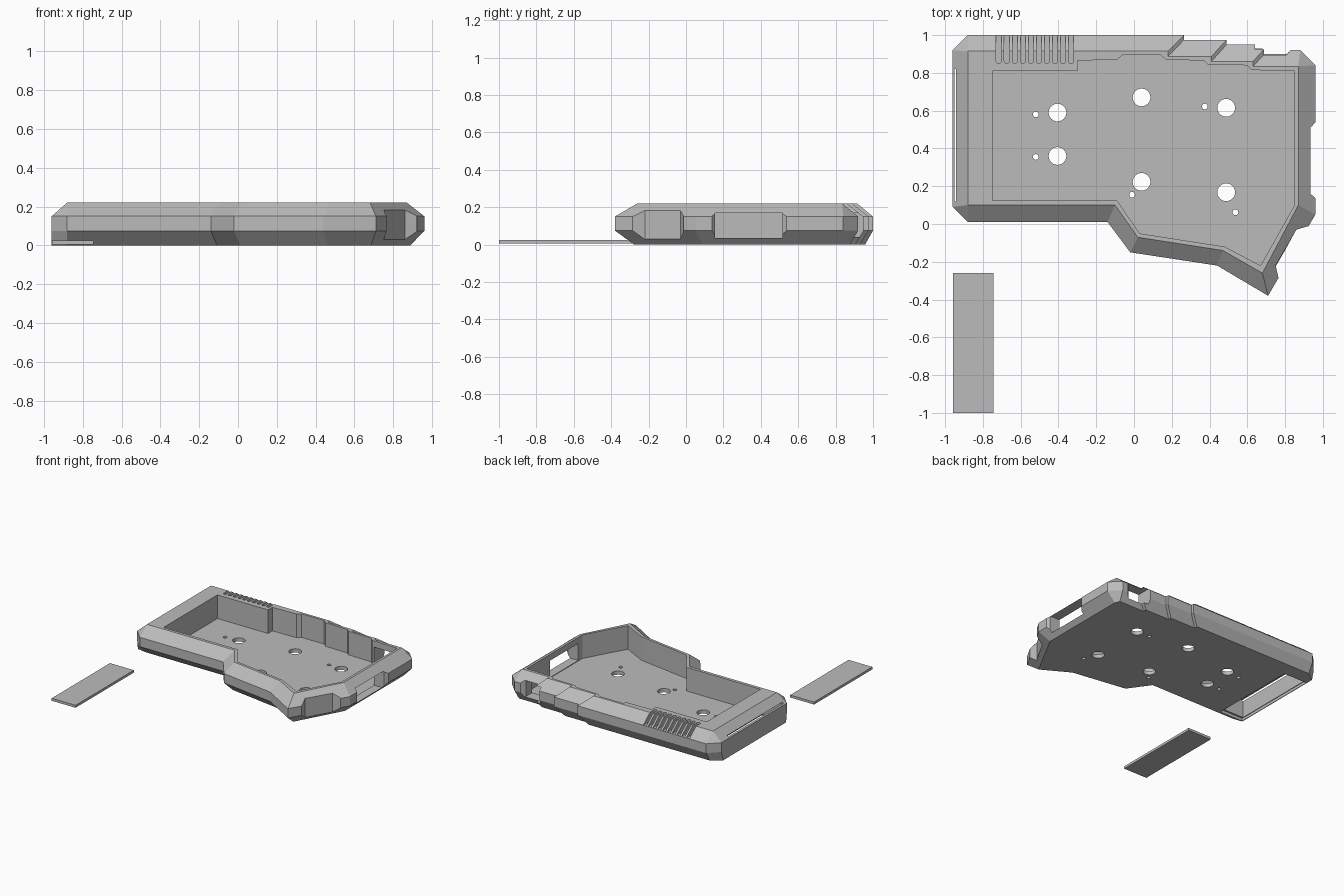
import bpy, bmesh, math

cube = bpy.data.objects.get("Cube")
if cube:
    bpy.data.objects.remove(cube)

grey = bpy.data.materials.new("plain_grey")
grey.use_nodes = True
COLOUR = (0.5, 0.5, 0.5, 1)
grey.diffuse_color = COLOUR
grey.node_tree.nodes["Principled BSDF"].inputs["Base Color"].default_value = COLOUR


def loft(name, rings):
    """Closed solid through rings of (x, y, z) points."""
    bm = bmesh.new()
    loops = [[bm.verts.new(p) for p in ring] for ring in rings]
    n = len(loops[0])
    for low, high in zip(loops, loops[1:]):
        for i in range(n):
            j = (i + 1) % n
            bm.faces.new((low[i], low[j], high[j], high[i]))
    bm.faces.new(loops[0][::-1])
    bm.faces.new(loops[-1])
    bmesh.ops.remove_doubles(bm, verts=bm.verts, dist=0.0005)
    bmesh.ops.recalc_face_normals(bm, faces=bm.faces)
    mesh = bpy.data.meshes.new(name)
    bm.to_mesh(mesh)
    bm.free()
    mesh.materials.append(grey)
    obj = bpy.data.objects.new(name, mesh)
    bpy.context.collection.objects.link(obj)
    return obj


def prism(name, points, z0, z1):
    return loft(name, [[(x, y, z) for x, y in points] for z in (z0, z1)])


def box(name, x0, x1, y0, y1, z0, z1):
    return prism(name, [(x0, y0), (x1, y0), (x1, y1), (x0, y1)], z0, z1)


def circle(x, y, r, start=0, sweep=2 * math.pi, n=24):
    return [(x + r * math.cos(start + sweep * i / n),
             y + r * math.sin(start + sweep * i / n)) for i in range(n)]


# Case outline: widest point, then the matching corner of the top rim
corners = [
    ((-.96, .09), (-.88, .10)), ((-.88, .01), (-.88, .10)),
    ((-.14, .01), (-.10, .10)), ((-.02, -.15), (.02, -.07)),
    ((.44, -.22), (.47, -.14)), ((.71, -.38), (.68, -.26)),
    ((.96, .05), (.87, .10)), ((.96, .84), (.87, .835)),
    ((.88, .92), (.87, .835)),
    ((.71, .92), (.63, .835)), ((.71, .95), (.63, .86)),
    ((.49, .95), (.41, .86)), ((.49, .975), (.41, .887)),
    ((.265, .975), (.18, .887)), ((.265, 1), (.18, .915)),
    ((-.88, 1), (-.88, .915)), ((-.96, .92), (-.88, .915)),
]


def foot(mid, top):
    """Corner of the underside; the end over the battery bay stays upright."""
    if mid[0] < -.9:
        return (mid[0], min(max(mid[1], .10), .90))
    fy = .5 if mid[1] > .8 else .85
    return (mid[0] + .8 * (top[0] - mid[0]), mid[1] + fy * (top[1] - mid[1]))


case = loft("case_shell", [
    [(*foot(m, t), 0) for m, t in corners],
    [(*m, .075) for m, t in corners],
    [(*m, .15) for m, t in corners],
    [(*t, .22) for m, t in corners],
])

cutters = []

# Open tray
cutters.append(prism("tray_cutter", [
    (-.75, .125), (-.09, .125), (.03, -.05), (.48, -.12), (.67, -.22),
    (.85, .10), (.85, .81), (.62, .815), (.60, .84), (.39, .845), (.37, .865),
    (.17, .87), (.14, .895), (-.06, .895), (-.09, .87), (-.30, .865),
    (-.30, .81), (-.75, .81)], .03, .4))

# Battery bay from below, with a shallow seat for its cover
cutters.append(box("bay_cutter", -.95, -.77, .12, .82, -.1, .166))
cutters.append(box("cover_seat_cutter", -.955, -.745, .105, .84, -.1, .022))

# Side window, rear window and angled recess
cutters.append(prism("side_window_cutter", [
    (.8, .155), (.94, .155), (.97, .13), (1.1, .13),
    (1.1, .55), (.97, .55), (.94, .515), (.8, .515)], .035, .17))
cutters.append(prism("rear_window_cutter", [
    (.64, .75), (.80, .75), (.80, .89), (.84, .93), (.84, 1.1), (.64, 1.1)],
    .04, .17))
cutters.append(prism("angled_recess_cutter", [
    (.765, -.285), (.95, -.45), (1.1, -.1), (.92, -.012),
    (.86, -.03), (.75, -.22)], .03, .19))

# Screw holes and small peg holes through the floor
big = [(x, y) for x, pair in ((-.405, (.59, .36)), (.04, (.67, .223)),
                              (.488, (.615, .168))) for y in pair]
small = [(-.52, .58), (-.52, .355), (-.01, .155), (.375, .622), (.537, .062)]
for places, r in ((big, .047), (small, .015)):
    for x, y in places:
        cutters.append(prism("hole_cutter", circle(x, y, r), -.1, .1))

# Round-ended cooling grooves
for i in range(10):
    x, r = -.716 + i * .0425, .0135
    arc = circle(x, .863, r, math.pi, math.pi, 10) + [(x + r, .863)]
    cutters.append(prism("vent_cutter", arc + [(x + r, 1.1), (x - r, 1.1)], .15, .4))

for cutter in cutters:
    mod = case.modifiers.new(cutter.name, 'BOOLEAN')
    mod.operation = 'DIFFERENCE'
    mod.solver = 'EXACT'
    mod.object = cutter

# Bake the cuts and drop the helpers
bpy.context.view_layer.update()
graph = bpy.context.evaluated_depsgraph_get()
carved = bpy.data.meshes.new_from_object(case.evaluated_get(graph))
case.modifiers.clear()
case.data = carved
carved.name = "case_shell"
for cutter in cutters:
    bpy.data.objects.remove(cutter)

# Loose battery cover lying beside the case
box("battery_cover", -.957, -.745, -1, -.26, .005, .025)
